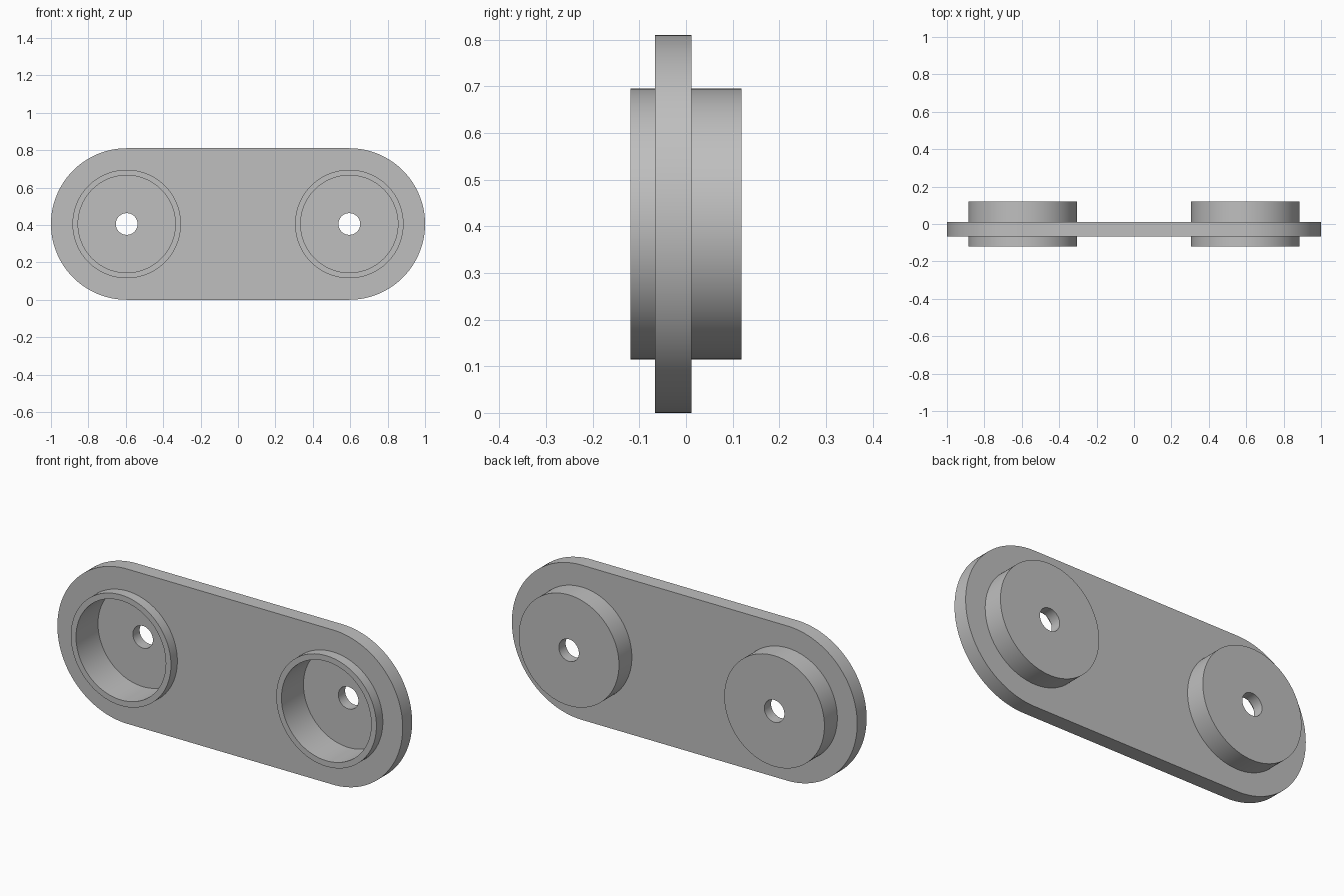
import bpy, bmesh
from math import sin, cos, pi, radians

cube = bpy.data.objects.get("Cube")
if cube:
    bpy.data.objects.remove(cube, do_unlink=True)

END_R = 0.405                      # plate end radius, also centre height
CUP_X = 1 - END_R                  # cup axis distance from the middle
PLATE_Y = (-0.066, 0.012)
CUP_Y = (-0.119, 0.119)
FLOOR_Y = 0.063
CUP_R, POCKET_R, HOLE_R = 0.29, 0.26, 0.058
ARC = 64

grey = bpy.data.materials.new("plain grey")
grey.use_nodes = True
grey.diffuse_color = (0.52, 0.52, 0.52, 1)
grey.node_tree.nodes["Principled BSDF"].inputs["Base Color"].default_value = grey.diffuse_color


def cylinder(name, x, radius, y0, y1):
    """Cylinder along y between y0 and y1."""
    bpy.ops.mesh.primitive_cylinder_add(
        vertices=2 * ARC, radius=radius, depth=y1 - y0,
        location=(x, (y0 + y1) / 2, END_R), rotation=(pi / 2, 0, 0))
    ob = bpy.context.object
    ob.name = name
    ob.data.materials.append(grey)
    return ob


def combine(body, tool, operation):
    """Apply a boolean to the body and drop the tool."""
    mod = body.modifiers.new(tool.name, "BOOLEAN")
    mod.operation, mod.solver, mod.object = operation, "EXACT", tool
    bpy.context.view_layer.objects.active = body
    bpy.ops.object.modifier_apply(modifier=mod.name)
    bpy.data.objects.remove(tool, do_unlink=True)


# Round-ended plate
bm = bmesh.new()
outline = []
for side in (1, -1):
    for i in range(ARC + 1):
        a = -pi / 2 + pi * i / ARC
        outline.append(bm.verts.new((side * (CUP_X + END_R * cos(a)), PLATE_Y[0],
                                     END_R + side * END_R * sin(a))))
face = bm.faces.new(outline)
extruded = bmesh.ops.extrude_face_region(bm, geom=[face])["geom"]
bmesh.ops.translate(bm, vec=(0, PLATE_Y[1] - PLATE_Y[0], 0),
                    verts=[v for v in extruded if isinstance(v, bmesh.types.BMVert)])
bmesh.ops.recalc_face_normals(bm, faces=bm.faces)
mesh = bpy.data.meshes.new("link_plate")
bm.to_mesh(mesh)
bm.free()
mesh.materials.append(grey)
plate = bpy.data.objects.new("link_plate", mesh)
bpy.context.collection.objects.link(plate)

# Cups: boss through the plate, open pocket at the front, hole in the floor
for x in (-CUP_X, CUP_X):
    combine(plate, cylinder("boss", x, CUP_R, *CUP_Y), "UNION")
    combine(plate, cylinder("pocket", x, POCKET_R, CUP_Y[0] - 0.1, FLOOR_Y), "DIFFERENCE")
    combine(plate, cylinder("bolt_hole", x, HOLE_R, 0, CUP_Y[1] + 0.1), "DIFFERENCE")

# Smooth curved walls, sharp rims
bpy.ops.object.select_all(action="DESELECT")
plate.select_set(True)
bpy.context.view_layer.objects.active = plate
bpy.ops.object.shade_smooth_by_angle(angle=radians(30))
